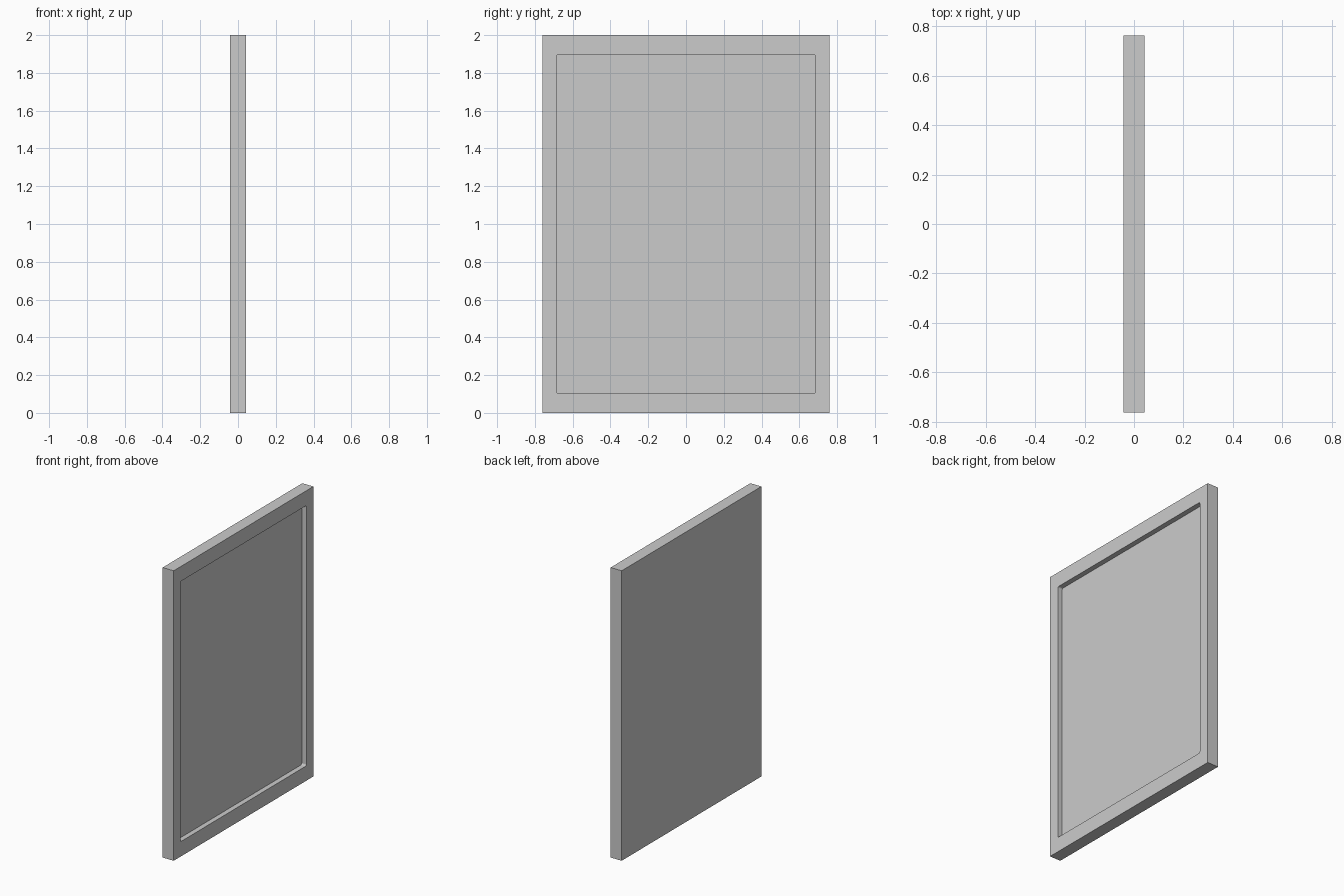
import bpy, bmesh
from mathutils import Matrix

if "Cube" in bpy.data.objects:
    bpy.data.objects.remove(bpy.data.objects["Cube"])


def box(name, size, centre, corner=0.0):
    # Box with optional rounding of the edges that run along x
    bm = bmesh.new()
    bmesh.ops.create_cube(bm, size=1)
    bm.transform(Matrix.Translation(centre) @ Matrix.Diagonal((*size, 1)))
    if corner:
        edges = [e for e in bm.edges
                 if abs(e.verts[0].co.x - e.verts[1].co.x) > 1e-4]
        bmesh.ops.bevel(bm, geom=edges, offset=corner, segments=3,
                        profile=0.5, affect='EDGES')
    mesh = bpy.data.meshes.new(name)
    bm.to_mesh(mesh)
    bm.free()
    ob = bpy.data.objects.new(name, mesh)
    bpy.context.collection.objects.link(ob)
    return ob


THICK, WIDTH, HEIGHT = 0.084, 1.522, 2.0
DEPTH = 0.035

# Main slab with the raised border
panel = box("framed_panel", (THICK, WIDTH, HEIGHT), (0, 0, HEIGHT / 2))

# Shallow recess with slightly rounded corners, cut into the right face
cutter = box("recess_cutter", (DEPTH * 2, 1.37, 1.795),
             (THICK / 2, 0, HEIGHT / 2), corner=0.01)

mod = panel.modifiers.new("recess", 'BOOLEAN')
mod.operation = 'DIFFERENCE'
mod.solver = 'EXACT'
mod.object = cutter
bpy.context.view_layer.objects.active = panel
panel.select_set(True)
bpy.ops.object.modifier_apply(modifier=mod.name)
bpy.data.objects.remove(cutter, do_unlink=True)
